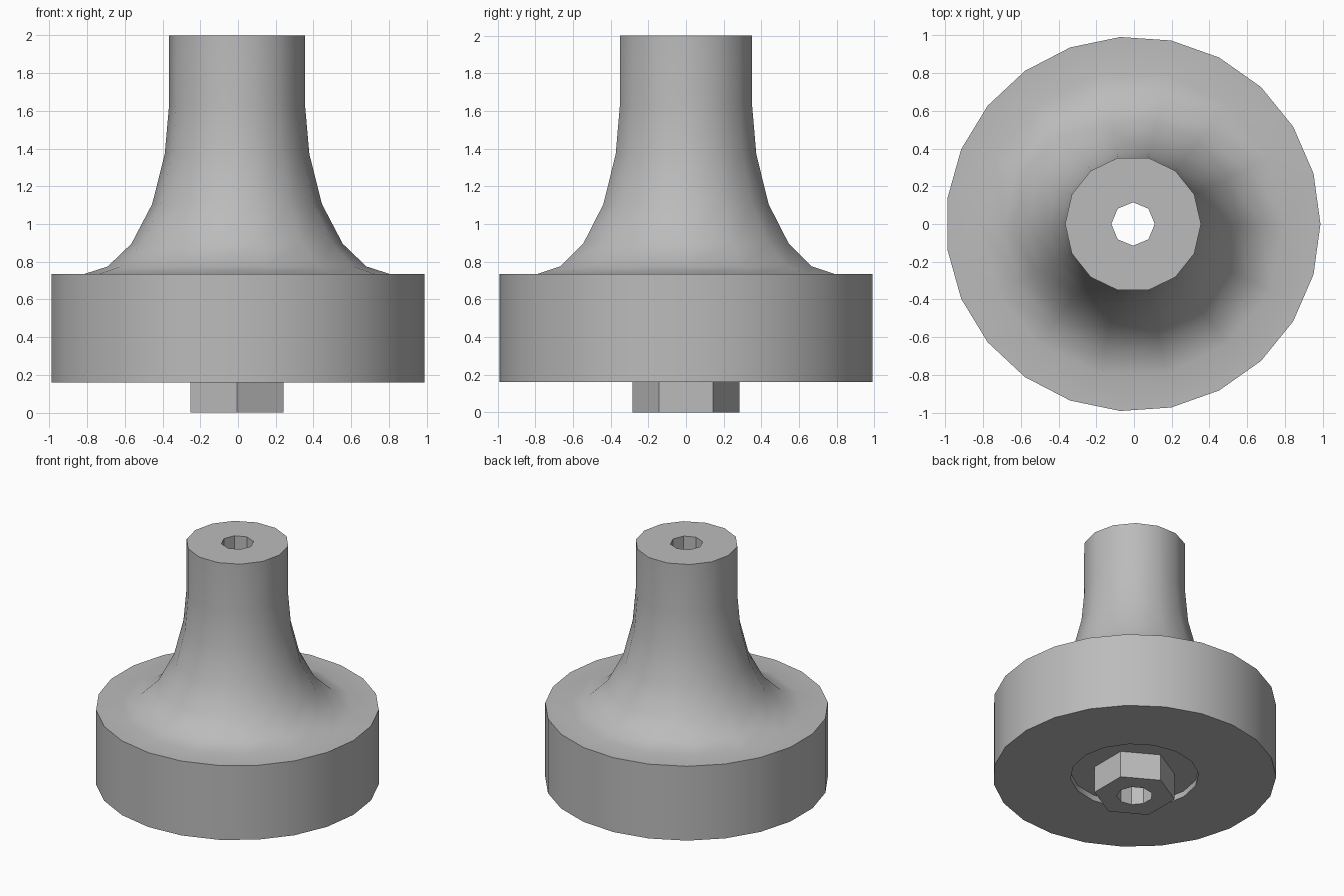
import bpy, bmesh, math

cube = bpy.data.objects.get("Cube")
if cube:
    bpy.data.objects.remove(cube, do_unlink=True)

CENTRE_X = -0.005

grey = bpy.data.materials.new("plain_grey")
grey.use_nodes = True
colour = (0.5, 0.5, 0.5, 1)
grey.diffuse_color = colour
grey.node_tree.nodes["Principled BSDF"].inputs["Base Color"].default_value = colour


def ring(bm, sides, radius, z, phase=0.0):
    """Closed polygon of edges; returns its vertices."""
    verts = []
    for i in range(sides):
        a = math.tau * i / sides + phase
        verts.append(bm.verts.new((CENTRE_X + radius * math.cos(a), radius * math.sin(a), z)))
    for i in range(sides):
        bm.edges.new((verts[i - 1], verts[i]))
    return verts


def wall(bm, lower, upper):
    """Quads between two rings with the same number of sides."""
    for i in range(len(lower)):
        bm.faces.new((lower[i - 1], lower[i], upper[i], upper[i - 1]))


def annulus(bm, outer, inner):
    """Flat face with a hole."""
    edges = [bm.edges.get((loop[i - 1], loop[i])) for loop in (outer, inner) for i in range(len(loop))]
    bmesh.ops.triangle_fill(bm, edges=edges, use_beauty=True)


def finish(bm, name):
    bmesh.ops.recalc_face_normals(bm, faces=bm.faces[:])
    mesh = bpy.data.meshes.new(name)
    bm.to_mesh(mesh)
    bm.free()
    mesh.materials.append(grey)
    obj = bpy.data.objects.new(name, mesh)
    bpy.context.collection.objects.link(obj)
    bpy.ops.object.select_all(action='DESELECT')
    obj.select_set(True)
    bpy.context.view_layer.objects.active = obj
    bpy.ops.object.shade_smooth_by_angle(angle=math.radians(30))


# Body: disc base, flared neck, through bore and shallow recess underneath
BASE_Z, DISC_TOP, FLOOR_Z = 0.16, 0.735, 0.205
bm = bmesh.new()
disc_low = ring(bm, 23, 0.993, BASE_Z)
disc_high = ring(bm, 23, 0.993, DISC_TOP)
wall(bm, disc_low, disc_high)

neck_profile = [(0.81, DISC_TOP), (0.685, 0.775), (0.56, 0.895), (0.45, 1.105),
                (0.383, 1.37), (0.36, 1.63), (0.36, 2.0)]
neck = [ring(bm, 14, r, z) for r, z in neck_profile]
for low, high in zip(neck, neck[1:]):
    wall(bm, low, high)
annulus(bm, disc_high, neck[0])

bore_low = ring(bm, 8, 0.115, FLOOR_Z)
bore_high = ring(bm, 8, 0.115, 2.0)
wall(bm, bore_low, bore_high)
annulus(bm, neck[-1], bore_high)

recess_low = ring(bm, 16, 0.45, BASE_Z)
recess_high = ring(bm, 16, 0.45, FLOOR_Z)
wall(bm, recess_low, recess_high)
annulus(bm, disc_low, recess_low)
annulus(bm, recess_high, bore_low)
finish(bm, "flared_knob_body")

# Hexagonal nut seated in the recess
bm = bmesh.new()
hexes = [ring(bm, 6, 0.285, z, math.pi / 2) for z in (0, FLOOR_Z)]
holes = [ring(bm, 9, 0.125, z) for z in (0, FLOOR_Z)]
wall(bm, *hexes)
wall(bm, *holes)
for outer, inner in zip(hexes, holes):
    annulus(bm, outer, inner)
finish(bm, "hex_nut")
